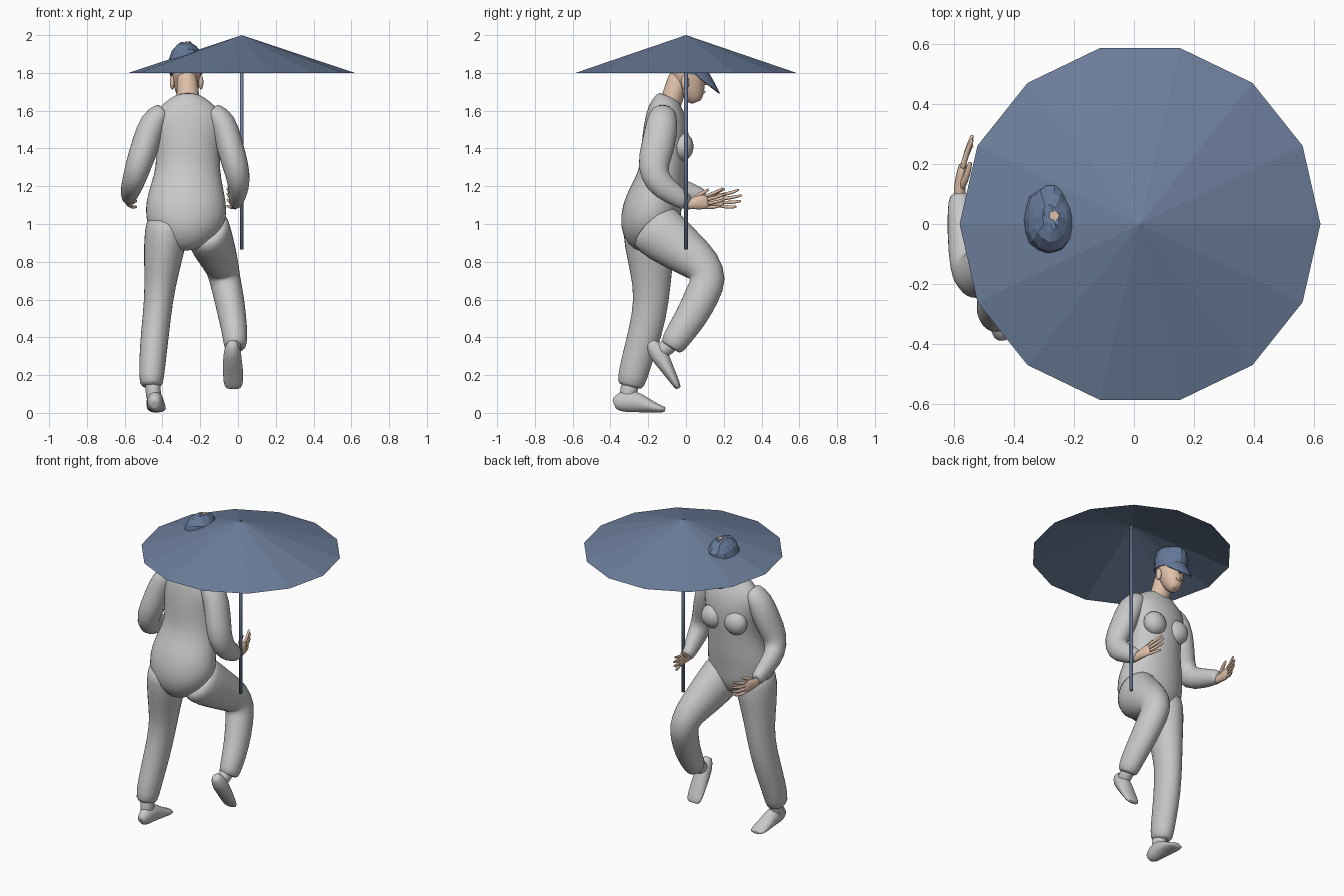
import bpy, bmesh, math, random
from mathutils import Vector

if "Cube" in bpy.data.objects:
    bpy.data.objects.remove(bpy.data.objects["Cube"])
random.seed(4)


def material(name, rgb):
    m = bpy.data.materials.new(name)
    m.use_nodes = True
    m.diffuse_color = (*rgb, 1)
    m.node_tree.nodes["Principled BSDF"].inputs["Base Color"].default_value = (*rgb, 1)
    return m


GREY = material("light grey cloth", (0.58, 0.58, 0.58))
SKIN = material("skin", (0.74, 0.53, 0.40))
BLUE = material("slate blue", (0.15, 0.21, 0.33))
DENIM = material("cap blue", (0.13, 0.19, 0.32))


def finish(name, bm, mat, smooth=True, subdiv=0, fix=True):
    if fix:
        bmesh.ops.recalc_face_normals(bm, faces=bm.faces)
    me = bpy.data.meshes.new(name)
    bm.to_mesh(me)
    bm.free()
    me.materials.append(mat)
    for p in me.polygons:
        p.use_smooth = smooth
    ob = bpy.data.objects.new(name, me)
    bpy.context.collection.objects.link(ob)
    if subdiv:
        mod = ob.modifiers.new("Subdivision", 'SUBSURF')
        mod.levels = mod.render_levels = subdiv
    return ob


def loft(name, rings, mat, n=14, smooth=True, subdiv=1, jitter=0.0):
    """Skin elliptical rings (x, y, z, half width along x, other half width) along a path."""
    bm = bmesh.new()
    pts = [Vector(r[:3]) for r in rings]
    loops = []

    def ring(i, scale):
        t = (pts[min(i + 1, len(pts) - 1)] - pts[max(i - 1, 0)]).normalized()
        u = (Vector((1, 0, 0)) - t * t.x).normalized()
        v = t.cross(u)
        a, b = rings[i][3] * scale, rings[i][4] * scale
        loop = []
        for k in range(n):
            w = 2 * math.pi * k / n
            noise = Vector([random.uniform(-jitter, jitter) for _ in range(3)])
            loop.append(bm.verts.new(pts[i] + u * a * math.cos(w) + v * b * math.sin(w) + noise))
        loops.append(loop)

    ring(0, 0.6)
    for i in range(len(rings)):
        ring(i, 1.02)
    ring(len(rings) - 1, 0.6)
    for p, q in zip(loops, loops[1:]):
        for k in range(n):
            bm.faces.new((p[k], p[(k + 1) % n], q[(k + 1) % n], q[k]))
    bm.faces.new(loops[0])
    bm.faces.new(loops[-1])
    return finish(name, bm, mat, smooth, subdiv)


def ball(name, loc, size, mat):
    bm = bmesh.new()
    bmesh.ops.create_uvsphere(bm, u_segments=14, v_segments=10, radius=1)
    for v in bm.verts:
        v.co = Vector([c * s for c, s in zip(v.co, size)]) + Vector(loc)
    return finish(name, bm, mat)


# Umbrella: open cone canopy and thin pole
bm = bmesh.new()
apex = bm.verts.new((0.02, 0, 2.0))
rim = [bm.verts.new((0.02 + 0.6 * math.cos(2 * math.pi * k / 14),
                     0.6 * math.sin(2 * math.pi * k / 14), 1.8)) for k in range(14)]
for k in range(14):
    bm.faces.new((apex, rim[k], rim[(k + 1) % 14]))
finish("umbrella_canopy", bm, BLUE, smooth=False, fix=False)
loft("umbrella_pole", [(0.02, 0, 0.865, 0.01, 0.01), (0.02, 0, 1.998, 0.01, 0.01)],
     BLUE, n=10, subdiv=0)

# Torso, leaning forward
CX = -0.265
loft("torso", [
    (-0.27, -0.17, 0.88, 0.10, 0.10), (-0.275, -0.19, 0.95, 0.18, 0.15),
    (-0.275, -0.19, 1.03, 0.215, 0.16), (-0.275, -0.17, 1.12, 0.21, 0.15),
    (-0.27, -0.14, 1.20, 0.19, 0.135), (CX, -0.12, 1.30, 0.165, 0.12),
    (CX, -0.11, 1.42, 0.17, 0.125), (CX, -0.105, 1.52, 0.19, 0.118),
    (CX, -0.11, 1.59, 0.18, 0.10), (CX, -0.105, 1.64, 0.125, 0.08),
    (CX, -0.09, 1.675, 0.075, 0.06)], GREY, n=20)
for side, s in (("left", 1), ("right", -1)):
    ball(side + "_chest", (CX + s * 0.085, -0.02, 1.41), (0.075, 0.06, 0.075), GREY)

# Sleeves
loft("right_sleeve", [
    (-0.39, -0.12, 1.60, 0.055, 0.065), (-0.45, -0.125, 1.545, 0.075, 0.085),
    (-0.49, -0.145, 1.42, 0.075, 0.09), (-0.53, -0.18, 1.30, 0.07, 0.085),
    (-0.555, -0.14, 1.22, 0.06, 0.075), (-0.57, -0.03, 1.18, 0.052, 0.06),
    (-0.58, 0.095, 1.14, 0.04, 0.045)], GREY)
loft("left_sleeve", [
    (-0.14, -0.12, 1.60, 0.055, 0.065), (-0.08, -0.125, 1.545, 0.075, 0.085),
    (-0.045, -0.145, 1.42, 0.072, 0.09), (-0.01, -0.18, 1.30, 0.07, 0.085),
    (0.005, -0.15, 1.22, 0.06, 0.075), (0.0, -0.08, 1.165, 0.05, 0.06),
    (-0.015, 0.01, 1.11, 0.036, 0.045)], GREY)


# Open hands, palms turned inward
def hand(side, wrist, s, rise):
    w = Vector(wrist)

    def at(x, y, z, a, b):
        return (w.x + s * x, w.y + y, w.z + z + rise * y, a, b)

    loft(side + "_palm", [at(0, -0.03, 0, 0.022, 0.026), at(0, 0.02, 0, 0.02, 0.03),
                          at(0.005, 0.06, 0, 0.019, 0.04), at(0.012, 0.10, 0, 0.014, 0.04)],
         SKIN, n=10)
    for i in range(4):
        z = -0.03 + 0.02 * i
        reach = (0.165, 0.19, 0.195, 0.18)[i]
        loft(f"{side}_finger_{i + 1}", [
            at(0.01, 0.085, z, 0.010, 0.010), at(0.022, 0.135, z * 1.25, 0.010, 0.010),
            at(0.042, reach, z * 1.5 + 0.012, 0.007, 0.007)], SKIN, n=8)
    loft(side + "_thumb", [
        at(0.005, 0.02, 0.015, 0.014, 0.014), at(0.025, 0.06, 0.045, 0.012, 0.012),
        at(0.035, 0.105, 0.062, 0.008, 0.008)], SKIN, n=8)


hand("right", (-0.58, 0.10, 1.125), 1, 0.0)
hand("left", (-0.015, 0.015, 1.105), -1, 0.15)

# Trouser legs: one standing, one raised
loft("right_trouser_leg", [
    (-0.37, -0.19, 1.02, 0.12, 0.15), (-0.39, -0.19, 0.88, 0.11, 0.135),
    (-0.405, -0.185, 0.75, 0.092, 0.11), (-0.42, -0.18, 0.60, 0.075, 0.092),
    (-0.44, -0.215, 0.42, 0.075, 0.09), (-0.455, -0.27, 0.25, 0.07, 0.08),
    (-0.46, -0.295, 0.14, 0.063, 0.075)], GREY, n=16)
loft("left_trouser_leg", [
    (-0.17, -0.19, 1.00, 0.12, 0.15), (-0.15, -0.11, 0.93, 0.12, 0.145),
    (-0.115, 0.0, 0.85, 0.105, 0.12), (-0.085, 0.09, 0.78, 0.09, 0.105),
    (-0.07, 0.125, 0.71, 0.082, 0.098), (-0.05, 0.085, 0.62, 0.08, 0.092),
    (-0.03, 0.03, 0.51, 0.074, 0.085), (-0.015, -0.04, 0.41, 0.066, 0.075),
    (-0.015, -0.08, 0.345, 0.06, 0.065)], GREY, n=16)

# Ankles and feet
loft("right_ankle", [(-0.455, -0.29, 0.20, 0.042, 0.045), (-0.445, -0.31, 0.06, 0.042, 0.05)], GREY)
loft("right_foot", [
    (-0.44, -0.38, 0.045, 0.025, 0.03), (-0.44, -0.345, 0.06, 0.042, 0.056),
    (-0.44, -0.28, 0.065, 0.045, 0.063), (-0.435, -0.20, 0.037, 0.05, 0.036),
    (-0.43, -0.14, 0.021, 0.052, 0.021), (-0.43, -0.11, 0.018, 0.038, 0.013)], GREY)
loft("left_ankle", [(-0.02, -0.06, 0.38, 0.042, 0.045), (-0.03, -0.145, 0.315, 0.04, 0.045)], GREY)
loft("left_foot", [
    (-0.03, -0.19, 0.375, 0.025, 0.025), (-0.03, -0.16, 0.335, 0.045, 0.05),
    (-0.03, -0.125, 0.28, 0.05, 0.045), (-0.025, -0.085, 0.21, 0.055, 0.03),
    (-0.025, -0.05, 0.15, 0.052, 0.021), (-0.025, -0.04, 0.13, 0.038, 0.013)], GREY)

# Neck and head, facing +y
HX = -0.272
loft("neck", [(CX, -0.085, 1.63, 0.068, 0.062), (CX, -0.065, 1.69, 0.058, 0.056),
              (HX, -0.03, 1.80, 0.055, 0.058)], SKIN)
loft("head", [
    (HX, 0.055, 1.645, 0.026, 0.028), (HX, 0.045, 1.67, 0.048, 0.052),
    (HX, 0.03, 1.72, 0.066, 0.072), (HX, 0.015, 1.78, 0.077, 0.092),
    (HX, 0.005, 1.84, 0.080, 0.102), (HX, 0.01, 1.90, 0.07, 0.09),
    (HX, 0.015, 1.93, 0.04, 0.05)], SKIN, n=16)
loft("nose", [(HX, 0.095, 1.785, 0.007, 0.008), (HX, 0.104, 1.755, 0.011, 0.014),
              (HX, 0.104, 1.737, 0.012, 0.012)], SKIN, n=8)
ball("lips", (HX, 0.092, 1.70), (0.022, 0.011, 0.009), SKIN)
for side, s in (("left", 1), ("right", -1)):
    ball(side + "_ear", (HX + s * 0.076, -0.005, 1.75), (0.013, 0.022, 0.038), SKIN)

# Crumpled cap with a small opening on top
KX = -0.277
loft("cap_crown", [
    (KX, 0.005, 1.795, 0.086, 0.108), (KX, 0.01, 1.83, 0.088, 0.112),
    (KX, 0.013, 1.87, 0.086, 0.114), (KX, 0.016, 1.91, 0.077, 0.108),
    (KX, 0.02, 1.94, 0.056, 0.078), (KX, 0.022, 1.958, 0.028, 0.04)],
    DENIM, n=18, smooth=False, subdiv=0, jitter=0.005)
loft("cap_opening", [(-0.266, 0.028, 1.957, 0.018, 0.018), (-0.266, 0.028, 1.966, 0.018, 0.018)],
     SKIN, n=5, smooth=False, subdiv=0)

# Cap visor, sloping down in front of the face
bm = bmesh.new()
rows = []
for i in range(11):
    t = math.radians(-75 + 15 * i)
    sx, c = math.sin(t), math.cos(t)
    rows.append([bm.verts.new(p) for p in (
        (KX + sx * 0.083, 0.008 + c * 0.105, 1.815),
        (KX + sx * 0.086, 0.02 + c * 0.122, 1.805 - 0.04 * c),
        (KX + sx * 0.082, 0.035 + c * 0.145, 1.80 - 0.108 * c))])
for p, q in zip(rows, rows[1:]):
    for k in range(2):
        bm.faces.new((p[k], q[k], q[k + 1], p[k + 1]))
visor = finish("cap_visor", bm, DENIM, smooth=False)
mod = visor.modifiers.new("Thickness", 'SOLIDIFY')
mod.thickness = 0.006
